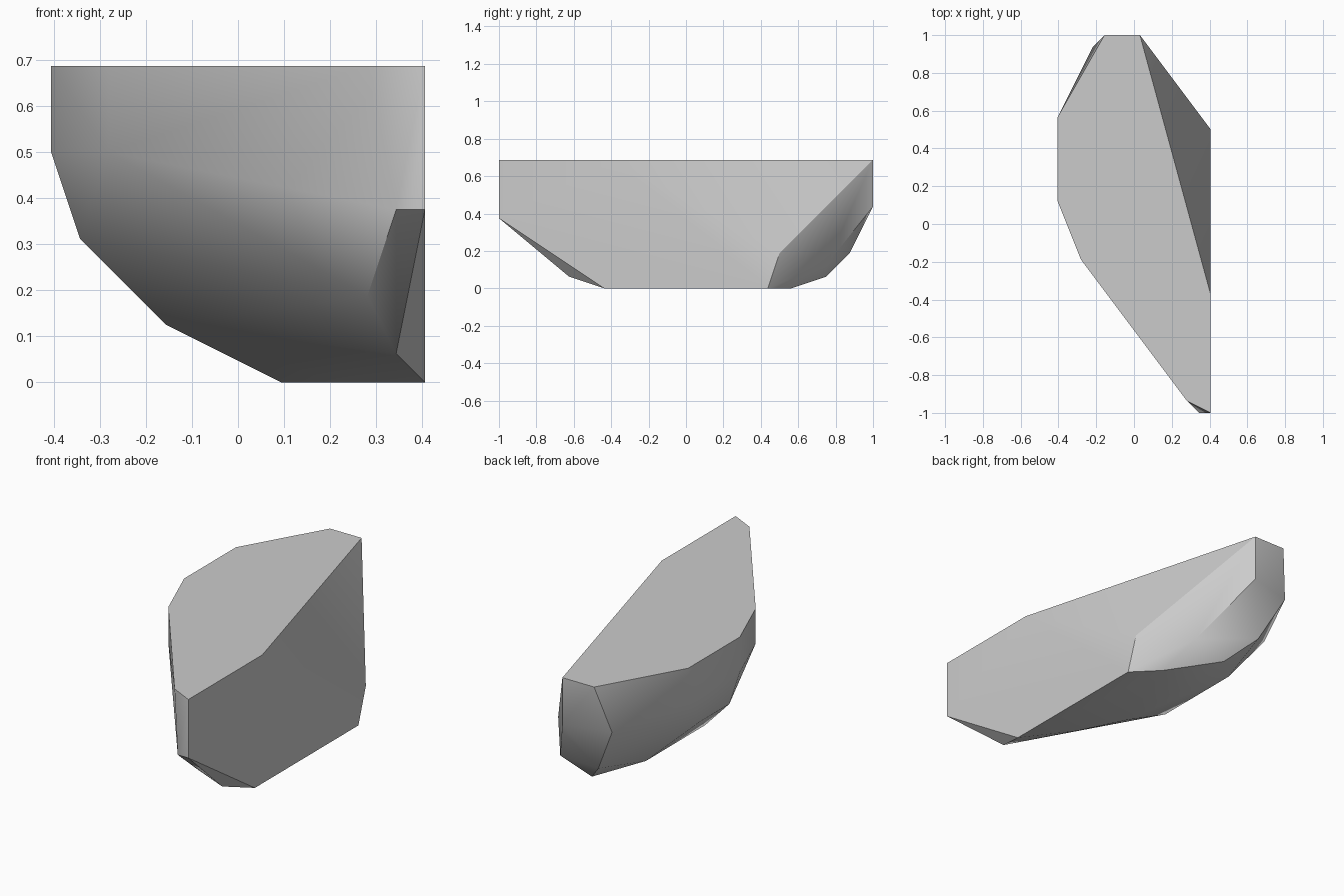
import bpy, bmesh, math
from mathutils import Vector

default = bpy.data.objects.get("Cube")
if default:
    bpy.data.objects.remove(default, do_unlink=True)

# Stone colour
stone = bpy.data.materials.new("stone_grey")
stone.use_nodes = True
colour = (0.6, 0.6, 0.6, 1.0)
stone.diffuse_color = colour
stone.node_tree.nodes["Principled BSDF"].inputs["Base Color"].default_value = colour

# Corners of the cut stone on a regular grid, grouped by height in grid steps
STEP = 1 / 16
CENTRE_X = 6.5
levels = {
    # flat top outline
    11: [(13, -16), (13, -6), (7, 16), (4, 16), (0, 9), (0, 2), (2, -3), (11, -15)],
    # lower edge of the upright sides
    8: [(0, 2), (0, 9), (2, -3)],
    7: [(7, 16), (3, 15)],
    6: [(13, -16), (12, -16), (1, 10)],
    # tapering underside
    5: [(1, 2), (1, 6)],
    3: [(11, -12), (13, 8), (5, 14)],
    2: [(4, 1), (4, 9), (10, 12)],
    1: [(12, -10), (7, 12)],
    # flat base
    0: [(13, -7), (10, -3), (8, 1), (8, 7), (11, 9), (13, 7)],
}


def grid_point(column, row, level):
    return Vector(((column - CENTRE_X) * STEP, row * STEP, level * STEP))


# Stretch a faceted skin over the corners
bm = bmesh.new()
for level, outline in levels.items():
    for column, row in outline:
        bm.verts.new(grid_point(column, row, level))
hull = bmesh.ops.convex_hull(bm, input=bm.verts[:])
inside = {item for item in hull["geom_interior"] if isinstance(item, bmesh.types.BMVert)}
bmesh.ops.delete(bm, geom=list(inside), context="VERTS")
bmesh.ops.dissolve_limit(bm, angle_limit=math.radians(0.5),
                         verts=bm.verts[:], edges=bm.edges[:])
bmesh.ops.recalc_face_normals(bm, faces=bm.faces[:])

mesh = bpy.data.meshes.new("boulder")
bm.to_mesh(mesh)
bm.free()
mesh.materials.append(stone)
boulder = bpy.data.objects.new("boulder", mesh)
bpy.context.collection.objects.link(boulder)

# Soften shallow facets, keep the strong edges
bpy.ops.object.select_all(action="DESELECT")
boulder.select_set(True)
bpy.context.view_layer.objects.active = boulder
bpy.ops.object.shade_smooth_by_angle(angle=math.radians(30))
